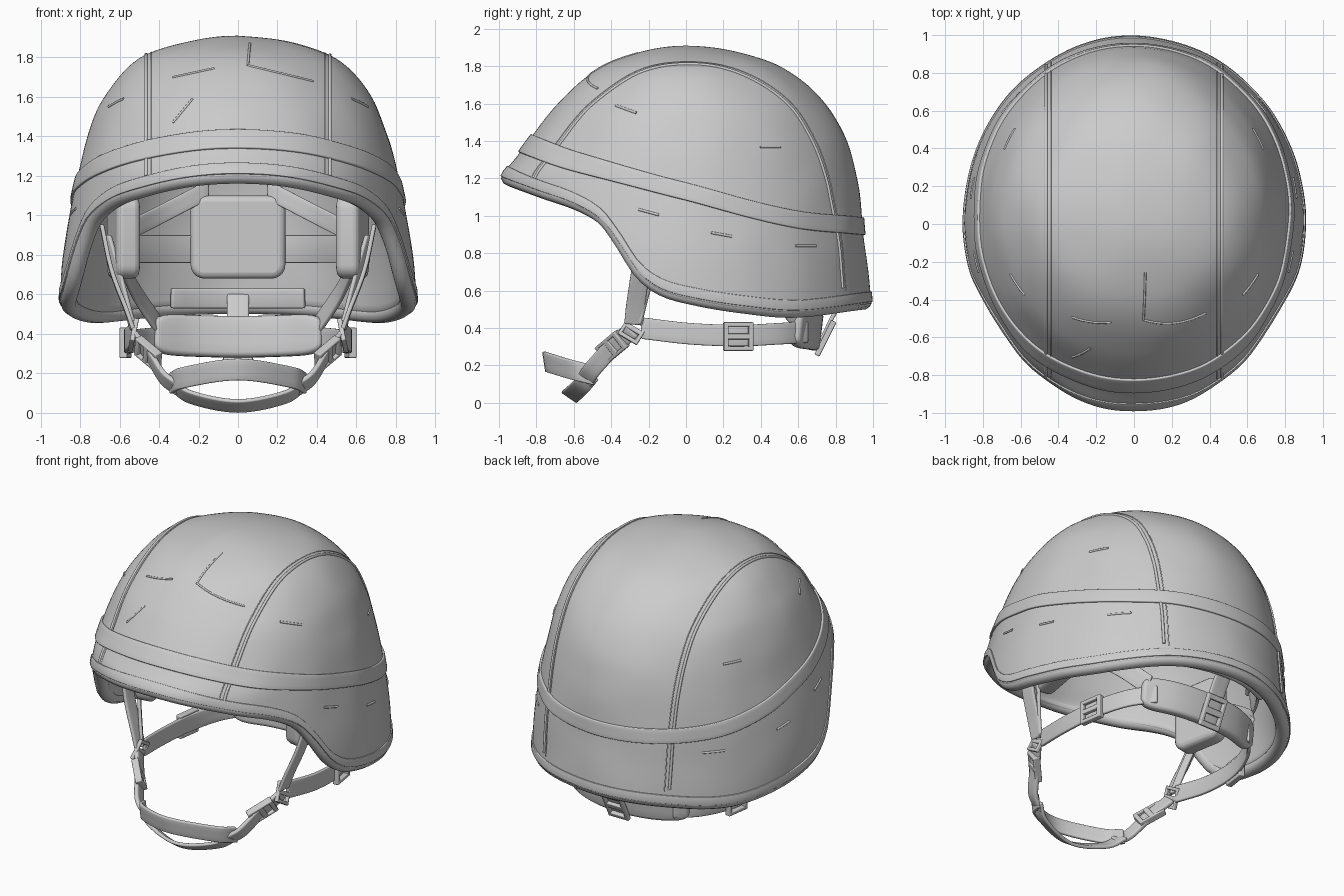
import bpy, bmesh, math
from mathutils import Vector, noise
from mathutils.bvhtree import BVHTree

if "Cube" in bpy.data.objects:
    bpy.data.objects.remove(bpy.data.objects["Cube"])

GREY = (0.6, 0.6, 0.6, 1)
mat = bpy.data.materials.new("plain grey")
mat.use_nodes = True
mat.diffuse_color = GREY
mat.node_tree.nodes["Principled BSDF"].inputs["Base Color"].default_value = GREY
TOP = 1.91


def interp(table, t):
    """Smooth curve through (t, value) pairs."""
    n = len(table)
    t = min(max(t, table[0][0]), table[-1][0])
    i = max(k for k in range(n - 1) if table[k][0] <= t)

    def slope(k):
        a, b = table[max(k - 1, 0)], table[min(k + 1, n - 1)]
        return (b[1] - a[1]) / (b[0] - a[0])
    (t0, v0), (t1, v1) = table[i], table[i + 1]
    h = t1 - t0
    u = (t - t0) / h
    return (v0 * (1 + 2 * u) * (1 - u) ** 2 + slope(i) * h * u * (1 - u) ** 2
            + v1 * u * u * (3 - 2 * u) + slope(i + 1) * h * u * u * (u - 1))


# Helmet profiles, stored against the root of the drop below the crown
def profile(rows):
    return [(math.sqrt(TOP - z), v) for z, v in rows]


WIDTH = profile([(TOP, 0), (1.88, .27), (1.8, .49), (1.6, .675), (1.4, .76), (1.2, .81), (.95, .865), (.6, .9), (.4, .905)])
FRONT = profile([(TOP, 0), (1.88, .22), (1.8, .44), (1.6, .69), (1.43, .82), (1.32, .9), (1.2, .99), (.9, 1), (.4, 1)])
BACK = profile([(TOP, 0), (1.88, .26), (1.8, .5), (1.6, .745), (1.4, .86), (1.2, .915), (1, .94), (.53, .99), (.4, 1)])
RIM = [(-1, 1.2), (-.8, 1.13), (-.6, 1.06), (-.45, .97), (-.35, .84), (-.25, .69), (-.13, .6), (.05, .55), (.3, .51), (.6, .485), (1, .53)]
BAND = [(-1, 1.385), (-.72, 1.31), (-.45, 1.245), (0, 1.13), (.6, .985), (1, .945)]


def surf(a, z, out=0.0, scale=1.0):
    q = math.sqrt(max(TOP - z, 0))
    s = math.sin(a)
    p = Vector((interp(WIDTH, q) * math.cos(a) * scale, interp(FRONT if s < 0 else BACK, q) * s * scale, z))
    n = Vector((p.x, p.y, max(z - 1, 0))).normalized()
    return p + n * (out + .008 * noise.noise(p * 3.5))


def finish(name, bm, thick=0, offset=0, bevel=0):
    bmesh.ops.remove_doubles(bm, verts=bm.verts, dist=1e-5)
    bmesh.ops.recalc_face_normals(bm, faces=bm.faces)
    me = bpy.data.meshes.new(name)
    bm.to_mesh(me)
    bm.free()
    ob = bpy.data.objects.new(name, me)
    bpy.context.collection.objects.link(ob)
    me.materials.append(mat)
    if thick:
        m = ob.modifiers.new("thickness", 'SOLIDIFY')
        m.thickness, m.offset = thick, offset
    if bevel:
        m = ob.modifiers.new("rounding", 'BEVEL')
        m.width, m.segments, m.limit_method = bevel, 3, 'ANGLE'
    bpy.ops.object.select_all(action='DESELECT')
    ob.select_set(True)
    bpy.context.view_layer.objects.active = ob
    bpy.ops.object.shade_smooth_by_angle(angle=math.radians(40))
    return ob


def sheet(name, rows, closed=False, **kw):
    """Skin a list of point rows."""
    bm = bmesh.new()
    vs = [[bm.verts.new(p) for p in r] for r in rows]
    for r0, r1 in zip(vs, vs[1:] + vs[:1] if closed else vs[1:]):
        for k in range(len(r0) - 1):
            bm.faces.new((r0[k], r0[k + 1], r1[k + 1], r1[k]))
    return finish(name, bm, **kw)


def smooth_path(pts, steps=8):
    n = len(pts)
    axes = [[(i, p[k]) for i, p in enumerate(pts)] for k in range(3)]
    return [Vector([interp(ax, i / steps) for ax in axes]) for i in range((n - 1) * steps + 1)]


def strap(name, pts, across, width=.1, thick=.022, taper=0):
    """Flat webbing swept along a path, with its width along across."""
    path = smooth_path(pts)
    rows = []
    for i, p in enumerate(path):
        e = abs(2 * i / (len(path) - 1) - 1)
        half = Vector(across).normalized() * width / 2 * (1 - taper * e ** 12)
        rows.append([p - half, p - half / 3, p + half / 3, p + half])
    return sheet(name, rows, thick=thick, bevel=min(thick * .35, .025))


def tube(name, pts, radius, closed=False):
    cu = bpy.data.curves.new(name, 'CURVE')
    cu.dimensions, cu.bevel_depth, cu.bevel_resolution = '3D', radius, 3
    sp = cu.splines.new('POLY')
    sp.points.add(len(pts) - 1)
    for q, p in zip(sp.points, pts):
        q.co = (*p, 1)
    sp.use_cyclic_u, cu.use_fill_caps = closed, True
    ob = bpy.data.objects.new(name, cu)
    bpy.context.collection.objects.link(ob)
    cu.materials.append(mat)


def frame(name, loc, normal, up, w, h, thick=.03):
    """Buckle: rectangular frame with a cross bar."""
    n = Vector(normal).normalized()
    u = Vector(up)
    u = (u - n * u.dot(n)).normalized()
    s = u.cross(n)
    bm = bmesh.new()
    for cx, cy, sx, sy in ((0, .43, 1, .16), (0, -.43, 1, .16), (.42, 0, .16, 1), (-.42, 0, .16, 1), (0, 0, .9, .2)):
        box = bmesh.ops.create_cube(bm, size=1)["verts"]
        for v in box:
            v.co = Vector(loc) + s * w * (cx + v.co.x * sx) + u * h * (cy + v.co.y * sy) + n * thick * v.co.z
    finish(name, bm, bevel=.006)


# Shell and rolled rim
ANG = [math.tau * i / 144 for i in range(144)]
rows = []
for a in ANG:
    drop = math.sqrt(TOP - interp(RIM, math.sin(a)))
    rows.append([Vector((0, 0, TOP))] + [surf(a, TOP - (drop * k / 44) ** 2) for k in range(1, 45)])
bvh = BVHTree.FromPolygons([p for r in rows for p in r], [
    (i * 45 + k, i * 45 + k + 1, (i + 1) % 144 * 45 + k + 1, (i + 1) % 144 * 45 + k) for i in range(144) for k in range(44)])
sheet("shell", rows, closed=True, thick=.08, offset=-1)
tube("rim_roll", [surf(a, interp(RIM, math.sin(a)) + .013, -.041) for a in ANG], .044, True)

# Hem line and elastic cover band
sheet("rim_hem", [[surf(a, interp(RIM, math.sin(a)) + h, .002) for h in (.01, .035, .065)] for a in ANG],
      closed=True, thick=.012, bevel=.004)
sheet("cover_band", [[surf(a, interp(BAND, math.sin(a)) + h, .003) for h in (-.047, -.02, .02, .047)] for a in ANG],
      closed=True, thick=.018, bevel=.006)


def onto(origin, direction):
    """Drop a point onto the shell from outside."""
    d = Vector(direction).normalized()
    return bvh.ray_cast(Vector(origin) + d * 3, -d)[0]


def crease(name, pts, radius=.006):
    """Thin raised mark on the front of the cover, given as (x, z)."""
    (x0, z0), (x1, z1) = pts
    tube(name, [onto((x0 + (x1 - x0) * k / 8, 0, z0 + (z1 - z0) * k / 8), (0, -1, 0)) for k in range(9)], radius)


crease("front_fold_right", ((-.33, 1.7), (-.12, 1.745)))
crease("front_fold_left", ((.05, 1.76), (.38, 1.68)))
crease("front_fold_upright", ((.05, 1.76), (.06, 1.87)))
crease("front_wrinkle", ((-.33, 1.47), (-.23, 1.59)))

for side, s in (("left", 1), ("right", -1)):
    # Cover seams, each with a stitch line
    for label, x, r in (("seam", .465, .009), ("stitch", .44, .003)):
        arch = [math.pi * k / 72 for k in range(87)]
        tube(f"{side}_{label}", [onto((s * x, 0, 1.2), (0, -math.cos(t), math.sin(t))) for t in arch], r)

    # Slits in the cover
    for k, (y, z, tilt) in enumerate(((-.32, 1.57, -.02), (.45, 1.37, .0), (-.2, 1.02, -.015), (.19, .9, -.01), (.64, .84, 0))):
        ends = [onto((0, y + e * .055, z + e * tilt), (s, 0, 0)) for e in (-1, -.5, 0, .5, 1)]
        tube(f"{side}_slit_{k}", ends, .007)

# Inner headband
arc = [math.radians(d) for d in range(25, 156, 5)]
sheet("headband", [[surf(a, z, 0, .82) for z in (.76, .83, .9)] for a in arc], thick=.02, bevel=.005)
sheet("nape_liner", [[surf(a, z, -.08, .97) for z in (.53, .58, .63)] for a in arc[8:-8]], thick=.03, bevel=.01)


# Padded cushions
def cushion(name, loc, size, turn=0):
    bm = bmesh.new()
    bmesh.ops.create_cube(bm, size=1)
    for v in bm.verts:
        v.co = Vector([c * k for c, k in zip(v.co, size)])
    ends = [e for e in bm.edges if abs((e.verts[0].co - e.verts[1].co).y) > 1e-4]
    bmesh.ops.bevel(bm, geom=ends, offset=.07, segments=5, affect='EDGES', profile=.5)
    ob = finish(name, bm, bevel=.03)
    ob.location, ob.rotation_euler = loc, (0, 0, turn)


cushion("rear_pad", (0, .74, .89), (.48, .08, .42))
for side, s in (("left", 1), ("right", -1)):
    cushion(f"{side}_temple_pad", (s * .58, -.06, .89), (.34, .12, .42), s * math.radians(80))
    strap(f"{side}_crown_web", [(s * .15, .74, 1.13), (s * .4, .6, 1.0), (s * .6, .36, .9)], (0, .1, 1), .1)
    strap(f"{side}_lower_web", [(s * .6, .2, .8), (s * .52, .45, .62), (s * .4, .62, .44)], (0, .6, 1), .12)

# Nape pad with its single rear adjuster
strap("nape_pad", [(-.43, .58, .4), (-.22, .665, .39), (0, .69, .385), (.22, .665, .39), (.43, .58, .4)],
      (0, .12, 1), .21, .07, .35)
strap("rear_strap", [(0, .87, .6), (0, .8, .49), (0, .745, .38), (0, .7, .29)], (1, 0, 0), .11)
frame("rear_buckle", (0, .745, .345), (0, 1, -.5), (0, .5, 1), .15, .2, .03)

# Chin harness
UP = (0, 0, 1)
for side, s in (("left", 1), ("right", -1)):
    strap(f"{side}_front_strap", [(s * .69, -.2, .95), (s * .64, -.24, .72), (s * .565, -.27, .52), (s * .53, -.28, .42)],
          (0, 1, -.1), .1)
    strap(f"{side}_inner_strap", [(s * .66, -.12, .9), (s * .59, -.2, .65), (s * .53, -.26, .42)], (s * .5, .8, 0), .05)
    strap(f"{side}_nape_strap", [(s * .53, -.24, .4), (s * .565, .02, .37), (s * .555, .28, .36), (s * .48, .5, .37), (s * .36, .65, .38)],
          UP, .115)
    frame(f"{side}_nape_buckle", (s * .57, .28, .355), (1, s * .15, 0), UP, .16, .15, .04)
    frame(f"{side}_harness_ring", (s * .53, -.28, .395), (1, 0, s * .2), (0, .6, 1), .12, .13, .025)
    strap(f"{side}_chin_strap", [(s * .53, -.29, .39), (s * .45, -.4, .29), (s * .38, -.5, .18), (s * .3, -.54, .12)],
          (0, .6, -.55), .095, .028)
    frame(f"{side}_chin_buckle", (s * .455, -.395, .3), (s * .7, -.45, -.3), (s * .4, .55, .45), .11, .17, .045)

strap("chin_front_band", [(-.34, -.5, .15), (-.27, -.62, .18), (0, -.75, .22), (.27, -.62, .18), (.34, -.5, .15)],
      (0, -.15, 1), .11)
strap("chin_under_band", [(-.34, -.51, .15), (-.24, -.57, .08), (0, -.62, .035), (.24, -.57, .08), (.34, -.51, .15)],
      (0, .8, -.55), .1)
